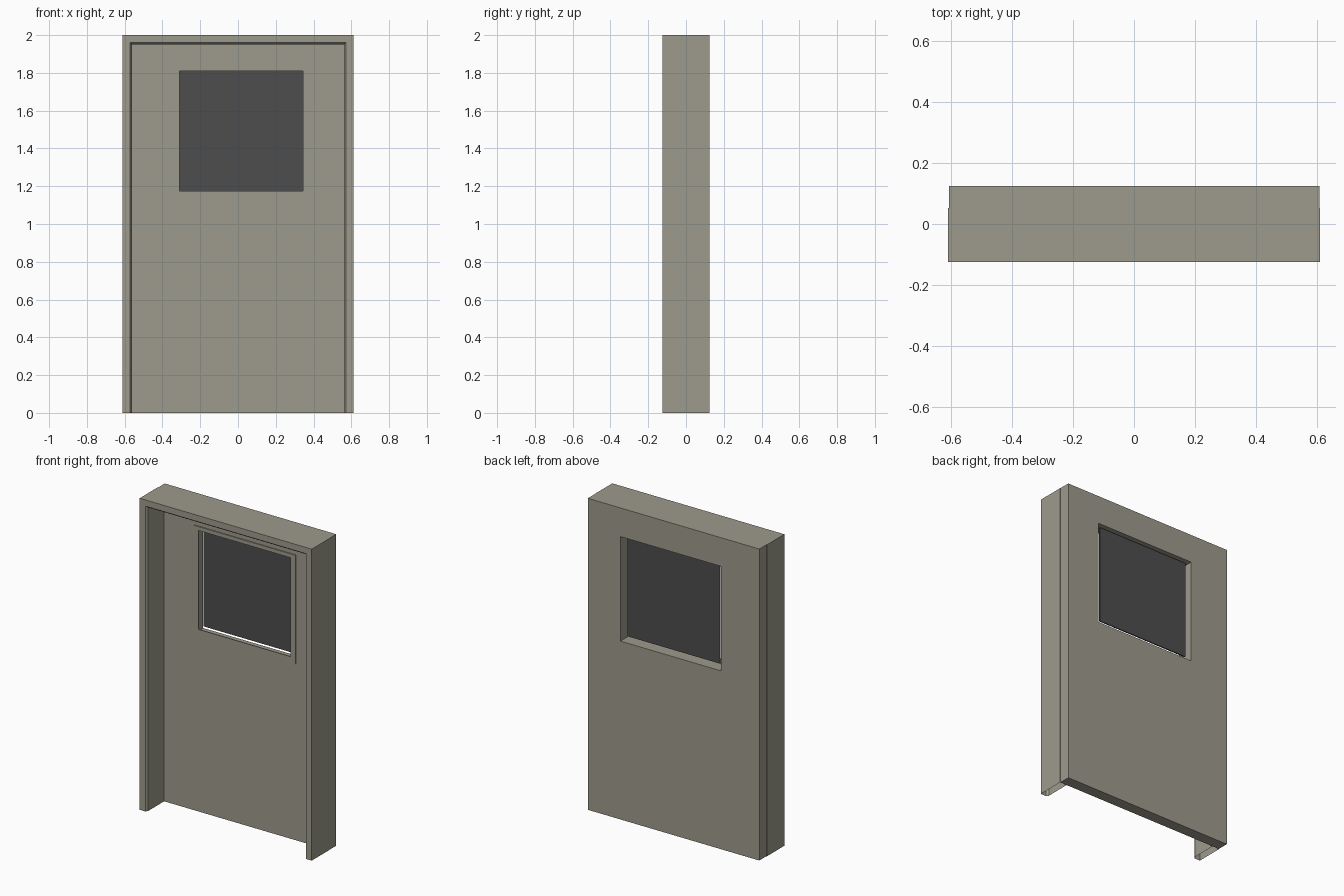
import bpy, bmesh

if "Cube" in bpy.data.objects:
    bpy.data.objects.remove(bpy.data.objects["Cube"])

def material(name, rgb):
    m = bpy.data.materials.new(name)
    m.diffuse_color = (*rgb, 1)
    m.use_nodes = True
    m.node_tree.nodes["Principled BSDF"].inputs["Base Color"].default_value = m.diffuse_color
    return m

PAINT = material("warm_grey_paint", (0.34, 0.325, 0.265))
GLASS = material("dark_glass", (0.075, 0.075, 0.075))

def finish(name, bm, mat):
    bmesh.ops.recalc_face_normals(bm, faces=bm.faces)
    me = bpy.data.meshes.new(name)
    bm.to_mesh(me)
    bm.free()
    me.materials.append(mat)
    ob = bpy.data.objects.new(name, me)
    bpy.context.collection.objects.link(ob)
    return ob

def rect(x0, x1, z0, z1):
    return [(x0, z0), (x1, z0), (x1, z1), (x0, z1)]

def plate(name, outer, y0, y1, mat, hole=None):
    """Flat plate between two depths, with an optional rectangular hole."""
    bm = bmesh.new()
    def loop(r, y):
        return [bm.verts.new((x, y, z)) for x, z in rect(*r)]
    def bridge(a, b):
        for i in range(4):
            j = (i + 1) % 4
            bm.faces.new((a[i], a[j], b[j], b[i]))
    of, ob = loop(outer, y0), loop(outer, y1)
    bridge(of, ob)
    if hole:
        hf, hb = loop(hole, y0), loop(hole, y1)
        bridge(of, hf)
        bridge(ob, hb)
        bridge(hf, hb)
    else:
        bm.faces.new(of)
        bm.faces.new(ob)
    return finish(name, bm, mat)

BACK_HOLE = (-0.335, 0.378, 1.145, 1.816)
VIEW_HOLE = (-0.31, 0.345, 1.175, 1.81)

# door leaf, its thin raised panel, the window trim and the pane
plate("door_leaf", (-0.608, 0.61, 0, 2), 0.052, 0.125, PAINT, BACK_HOLE)
plate("raised_panel", (-0.43, 0.48, 0.17, 1.955), 0.047, 0.052, PAINT, BACK_HOLE)
plate("window_trim", (-0.345, 0.38, 1.137, 1.835), 0.041, 0.047, PAINT, VIEW_HOLE)
plate("window_pane", VIEW_HOLE, 0.092, 0.1, GLASS)

# door frame: chamfered section swept up, across and down, open at the feet
section = [(0, -0.125), (0, 0.052), (0.05, 0.052), (0.05, -0.112), (0.04, -0.125)]
bm = bmesh.new()
rings = []
for sx, top in ((-1, False), (-1, True), (1, True), (1, False)):
    rings.append([bm.verts.new((sx * (0.611 - o), y, 2 - o if top else 0))
                  for o, y in section])
for a, b in zip(rings, rings[1:]):
    for i in range(len(section)):
        j = (i + 1) % len(section)
        bm.faces.new((a[i], a[j], b[j], b[i]))
finish("door_frame", bm, PAINT)
